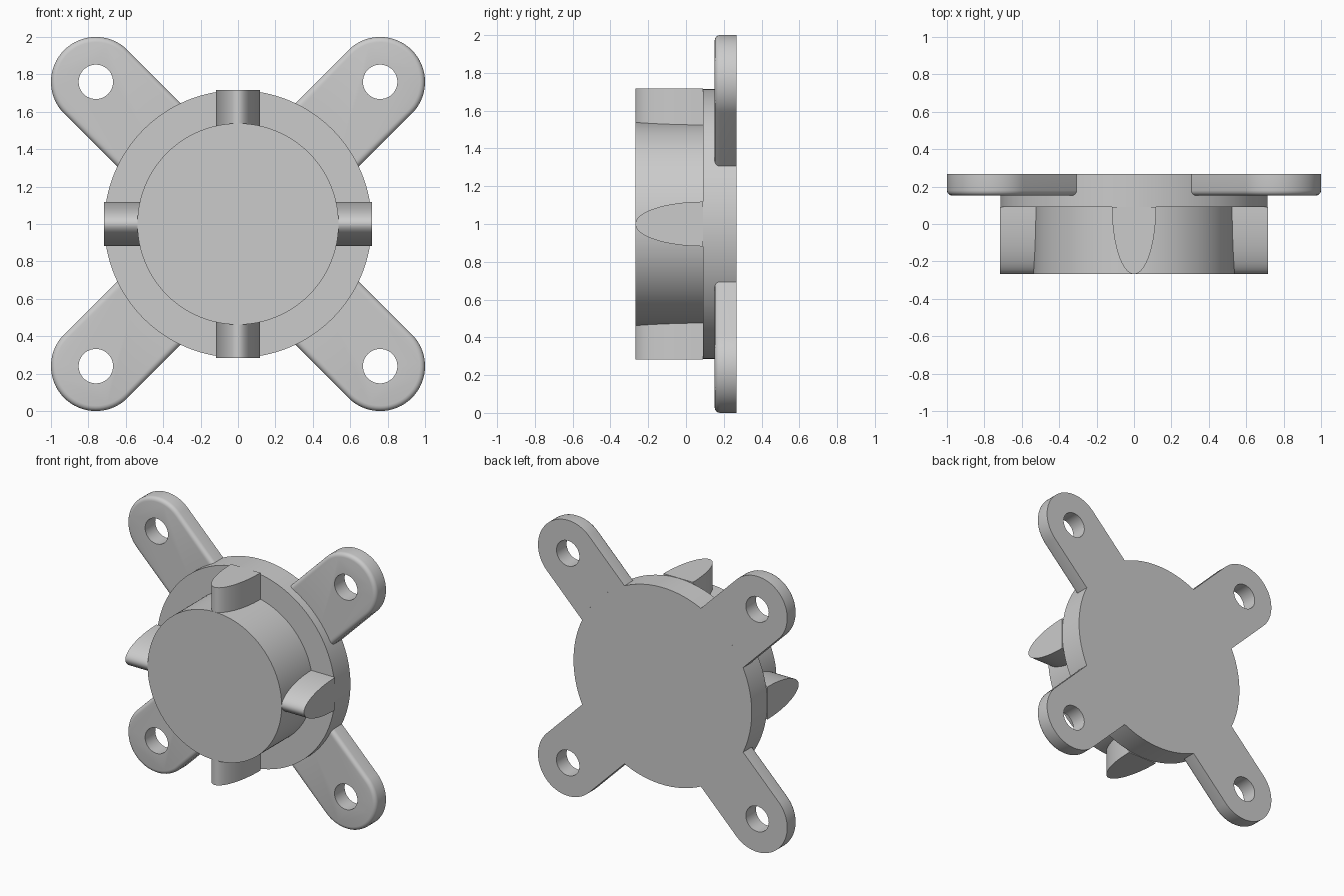
import bpy, bmesh
from math import sin, cos, pi, asin, radians
from mathutils import Vector

if "Cube" in bpy.data.objects:
    bpy.data.objects.remove(bpy.data.objects["Cube"])

H = 0.268          # half depth of the whole part
R_DISC, R_BOSS = 0.715, 0.538
Y_STEP = 0.09      # front of the disc, back of the fins
CENTRE = (0, 0, 1)


def add_object(name, bm):
    bmesh.ops.recalc_face_normals(bm, faces=bm.faces[:])
    mesh = bpy.data.meshes.new(name)
    bm.to_mesh(mesh)
    bm.free()
    obj = bpy.data.objects.new(name, mesh)
    obj.location = CENTRE
    bpy.context.collection.objects.link(obj)
    return obj


def prism(points, direction):
    """Extrude a flat outline; returns the bmesh and its starting face."""
    bm = bmesh.new()
    face = bm.faces.new([bm.verts.new(p) for p in points])
    res = bmesh.ops.extrude_face_region(bm, geom=[face], use_keep_orig=True)
    moved = [g for g in res["geom"] if isinstance(g, bmesh.types.BMVert)]
    bmesh.ops.translate(bm, verts=moved, vec=direction)
    return bm, face


def finish(obj):
    bpy.ops.object.select_all(action='DESELECT')
    obj.select_set(True)
    bpy.context.view_layer.objects.active = obj
    if obj.modifiers:
        bpy.ops.object.convert(target='MESH')
    bpy.ops.object.shade_smooth_by_angle(angle=radians(30))


# Stepped round body: front boss and wider rear disc, turned about y
bm = bmesh.new()
profile = [(0, -H), (R_BOSS, -H), (R_BOSS, Y_STEP), (R_DISC, Y_STEP), (R_DISC, H), (0, H)]
vs = [bm.verts.new((r, y, 0)) for r, y in profile]
es = [bm.edges.new(pair) for pair in zip(vs, vs[1:])]
bmesh.ops.spin(bm, geom=vs + es, cent=(0, 0, 0), axis=(0, 1, 0), angle=2 * pi, steps=128)
bmesh.ops.remove_doubles(bm, verts=bm.verts[:], dist=1e-4)
finish(add_object("round_body", bm))

# Four half-elliptical fins around the boss
for i, side in enumerate(("top", "right", "bottom", "left")):
    outline = [(0.118 * cos(pi * k / 40), Y_STEP - (Y_STEP + H) * sin(pi * k / 40), 0.5)
               for k in range(41)]
    bm, _ = prism(outline, Vector((0, 0, 0.717 - 0.5)))
    fin = add_object("fin_" + side, bm)
    fin.rotation_euler.y = i * pi / 2
    finish(fin)

# Mounting arm: rounded tab on the diagonal, inner end following the disc
W, Y_ARM = 0.24, 0.152
HOLE = 0.76 * 2 ** 0.5
a = asin(W / R_DISC)
tab = [(HOLE + W * cos(t), W * sin(t)) for t in (-pi / 2 + pi * k / 32 for k in range(33))]
tab += [(R_DISC * cos(t), R_DISC * sin(t)) for t in (a - 2 * a * k / 12 for k in range(13))]
diag = 0.5 ** 0.5
outline = [((u - v) * diag, Y_ARM, (u + v) * diag) for u, v in tab]
bm, front = prism(outline, Vector((0, H - Y_ARM, 0)))
rim = [e for e in front.edges
       if max(Vector((v.co.x, v.co.z)).length for v in e.verts) > R_DISC + 0.01]
bmesh.ops.bevel(bm, geom=rim, offset=0.028, segments=4, profile=0.5, affect='EDGES')
arms = add_object("mounting_arms", bm)

# Screw hole cutter
ring = [(0.76 + 0.092 * cos(pi * k / 24), 0, 0.76 + 0.092 * sin(pi * k / 24)) for k in range(48)]
bm, _ = prism(ring, Vector((0, 0.5, 0)))
cutter = add_object("hole_cutter", bm)
cutter.hide_render = True

cut = arms.modifiers.new("hole", 'BOOLEAN')
cut.operation, cut.object, cut.solver = 'DIFFERENCE', cutter, 'EXACT'
mirror = arms.modifiers.new("mirror", 'MIRROR')
mirror.use_axis = (True, False, True)
bpy.context.view_layer.update()
finish(arms)
bpy.data.objects.remove(cutter)
